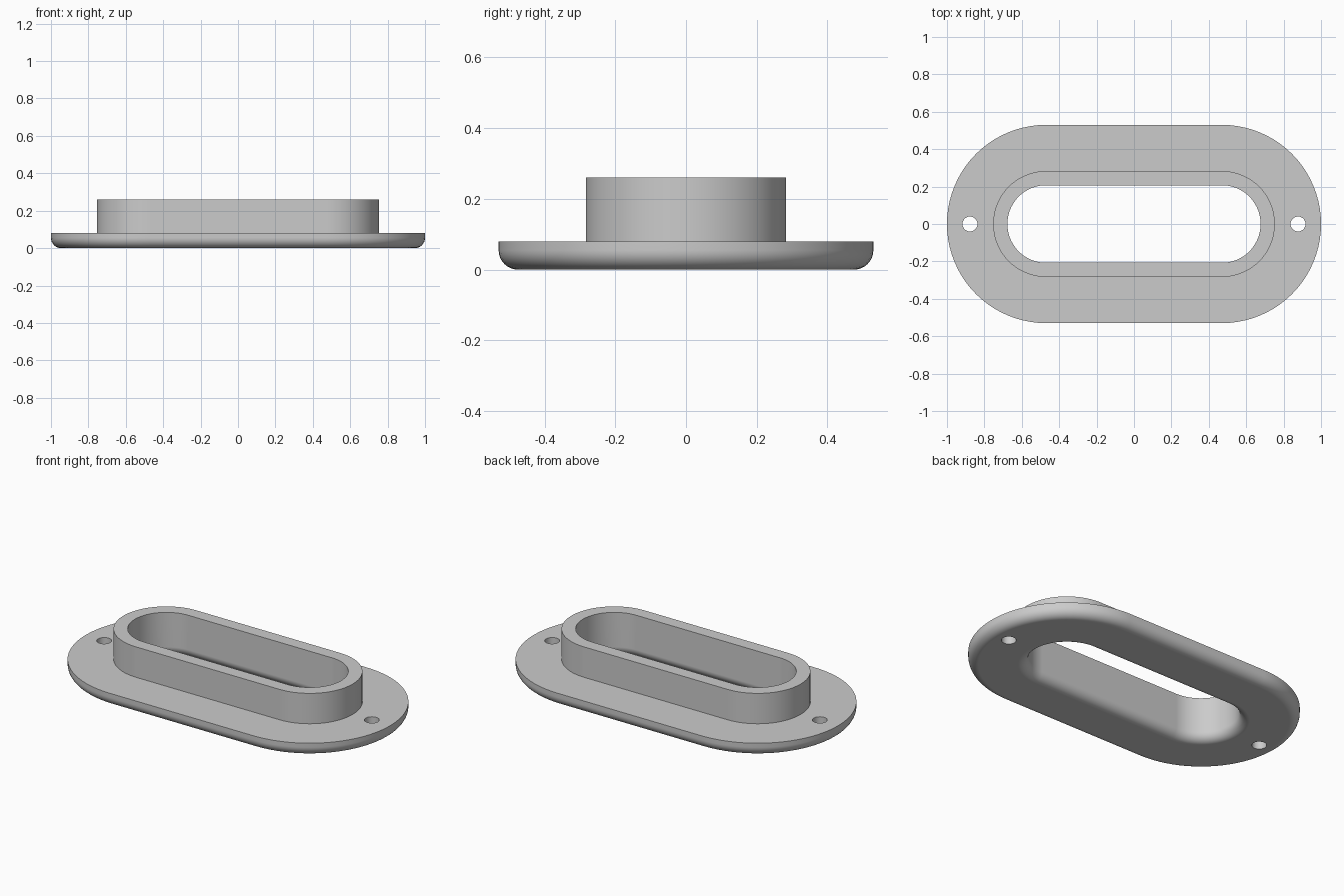
import bpy, bmesh
from math import sin, cos, pi

if "Cube" in bpy.data.objects:
    bpy.data.objects.remove(bpy.data.objects["Cube"], do_unlink=True)

HALF = 0.47            # half length of the straight sides
R_FLANGE, R_COLLAR, R_SLOT = 0.53, 0.283, 0.207
Z_FLANGE, Z_COLLAR = 0.08, 0.26
FILLET = 0.055
SEG, ROUND = 40, 8     # steps per end arc and per fillet

grey = bpy.data.materials.new("grey")
grey.use_nodes = True
colour = (0.6, 0.6, 0.6, 1)
grey.diffuse_color = colour
grey.node_tree.nodes["Principled BSDF"].inputs["Base Color"].default_value = colour


def fillet(radius, side):
    """Quarter round at the underside, from the wall (side +1 or -1) to the base."""
    steps = [pi / 2 * i / ROUND for i in range(ROUND + 1)]
    return [(radius - side * FILLET * (1 - cos(a)), FILLET * (1 - sin(a))) for a in steps]


# Cross-section as (offset, height): flange, collar and rounded lower edges
section = fillet(R_FLANGE, 1) + fillet(R_SLOT, -1)[::-1]
section += [(R_SLOT, Z_COLLAR), (R_COLLAR, Z_COLLAR),
            (R_COLLAR, Z_FLANGE), (R_FLANGE, Z_FLANGE)]

# Sweep the section around the oblong path
bm = bmesh.new()
rings = []
for centre, start in ((HALF, -pi / 2), (-HALF, pi / 2)):
    for i in range(SEG + 1):
        a = start + pi * i / SEG
        rings.append([bm.verts.new((centre + r * cos(a), r * sin(a), z)) for r, z in section])
for a, b in zip(rings, rings[1:] + rings[:1]):
    for j in range(len(section)):
        k = (j + 1) % len(section)
        bm.faces.new((a[j], b[j], b[k], a[k]))
bmesh.ops.recalc_face_normals(bm, faces=bm.faces)
mesh = bpy.data.meshes.new("flanged_collar")
bm.to_mesh(mesh)
bm.free()
mesh.materials.append(grey)
body = bpy.data.objects.new("flanged_collar", mesh)
bpy.context.collection.objects.link(body)
bpy.ops.object.select_all(action='DESELECT')

# Screw holes at both ends
for x in (-0.877, 0.877):
    bpy.ops.mesh.primitive_cylinder_add(vertices=32, radius=0.04, depth=0.4, location=(x, 0, 0.04))
    cutter = bpy.context.object
    cutter.name = "screw_hole_cutter"
    cutter.hide_render = True
    cutter.data.materials.append(grey)
    cut = body.modifiers.new("screw_hole", 'BOOLEAN')
    cut.operation, cut.solver, cut.object = 'DIFFERENCE', 'EXACT', cutter
    bpy.ops.object.select_all(action='DESELECT')
    body.select_set(True)
    bpy.context.view_layer.objects.active = body
    bpy.ops.object.modifier_apply(modifier=cut.name)
    bpy.data.objects.remove(cutter, do_unlink=True)

# Smooth curves, crisp rims, flat plates
bpy.ops.object.shade_smooth_by_angle(angle=pi / 6)
weighted = body.modifiers.new("weighted_normals", 'WEIGHTED_NORMAL')
weighted.keep_sharp = True
